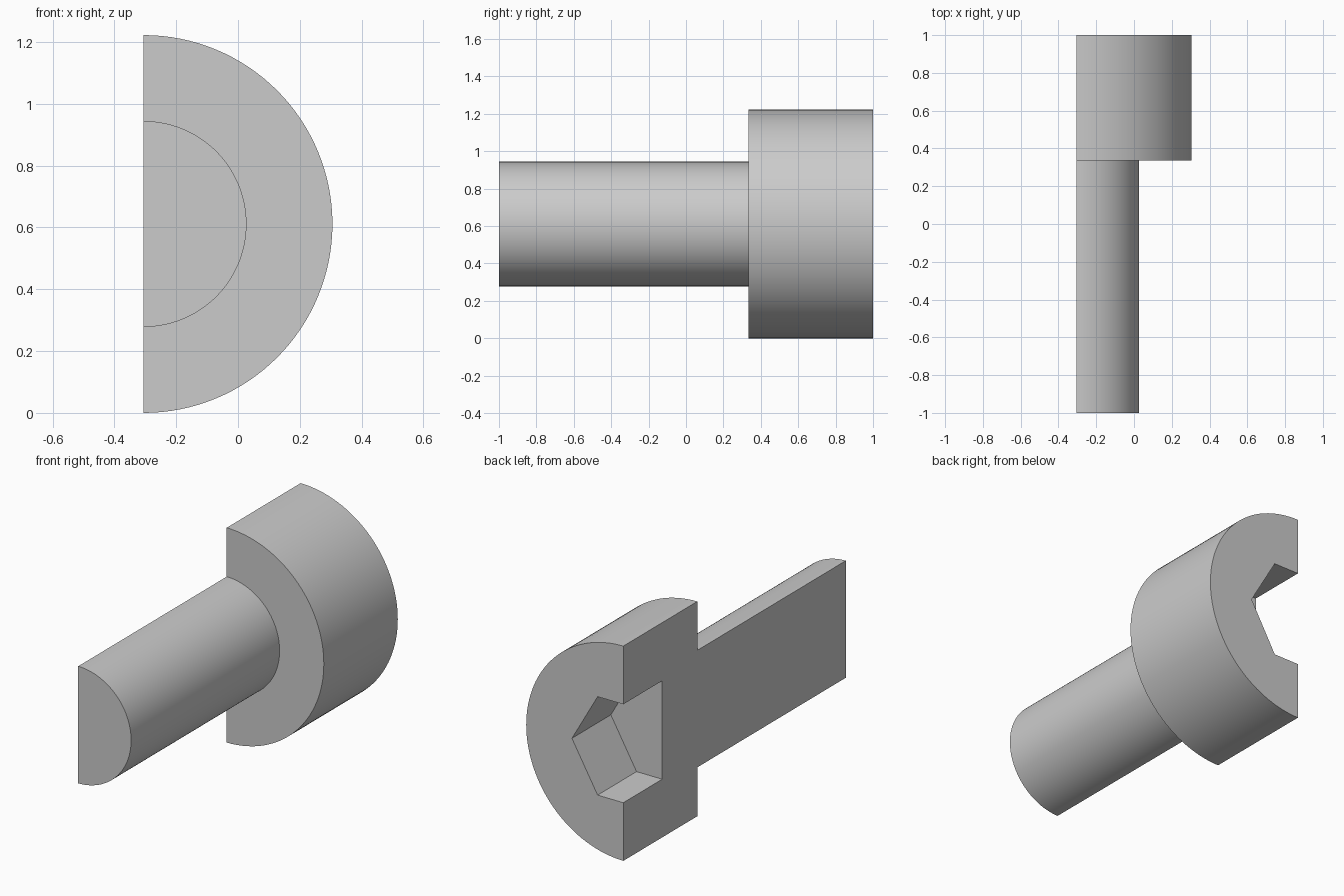
import bpy, bmesh, math
from mathutils import Vector, Matrix

if "Cube" in bpy.data.objects:
    bpy.data.objects.remove(bpy.data.objects["Cube"])

CX, CZ = -0.3055, 0.611                 # bolt axis, lying in the cut plane
HEAD_R, SHANK_R = 0.611, 0.333
HEAD_Y, SOCKET_Y = 0.335, 0.65          # underside of head, socket floor
HEX_R = 0.28 / math.cos(math.pi / 6)    # 0.28 from axis to each flat


def to_object(name, bm):
    bmesh.ops.recalc_face_normals(bm, faces=bm.faces)
    mesh = bpy.data.meshes.new(name)
    bm.to_mesh(mesh)
    bm.free()
    obj = bpy.data.objects.new(name, mesh)
    bpy.context.collection.objects.link(obj)
    return obj


# Half bolt: half-turn lathe of head and shank, closed by the section face
bm = bmesh.new()
profile = [(-1, 0), (-1, SHANK_R), (HEAD_Y, SHANK_R),
           (HEAD_Y, HEAD_R), (1, HEAD_R), (1, 0)]
verts = [bm.verts.new((CX, y, CZ + r)) for y, r in profile]
edges = [bm.edges.new(pair) for pair in zip(verts, verts[1:])]
bmesh.ops.spin(bm, geom=verts + edges, cent=(CX, 0, CZ), axis=(0, 1, 0),
               angle=math.pi, steps=64)
bmesh.ops.remove_doubles(bm, verts=bm.verts, dist=1e-5)
bmesh.ops.contextual_create(bm, geom=[e for e in bm.edges if e.is_boundary])
bmesh.ops.dissolve_limit(bm, angle_limit=math.radians(0.5),
                         verts=bm.verts, edges=bm.edges)
bolt = to_object("half_bolt", bm)

# Hexagonal socket cutter, one corner pointing to +x
bm = bmesh.new()
ring = [bm.verts.new((CX + HEX_R * math.cos(i * math.pi / 3), SOCKET_Y,
                      CZ + HEX_R * math.sin(i * math.pi / 3))) for i in range(6)]
face = bm.faces.new(ring)
extruded = bmesh.ops.extrude_face_region(bm, geom=[face], use_keep_orig=True)["geom"]
bmesh.ops.translate(bm, vec=(0, 0.6, 0),
                    verts=[g for g in extruded if isinstance(g, bmesh.types.BMVert)])
cutter = to_object("hex_socket_cutter", bm)
cutter.hide_render = True

# Cut the socket and smooth the round walls
mod = bolt.modifiers.new("socket", 'BOOLEAN')
mod.operation, mod.solver, mod.object = 'DIFFERENCE', 'EXACT', cutter
bpy.context.view_layer.objects.active = bolt
bolt.select_set(True)
bpy.ops.object.modifier_apply(modifier=mod.name)
bpy.data.objects.remove(cutter)
bpy.ops.object.shade_smooth_by_angle(angle=math.radians(30))
